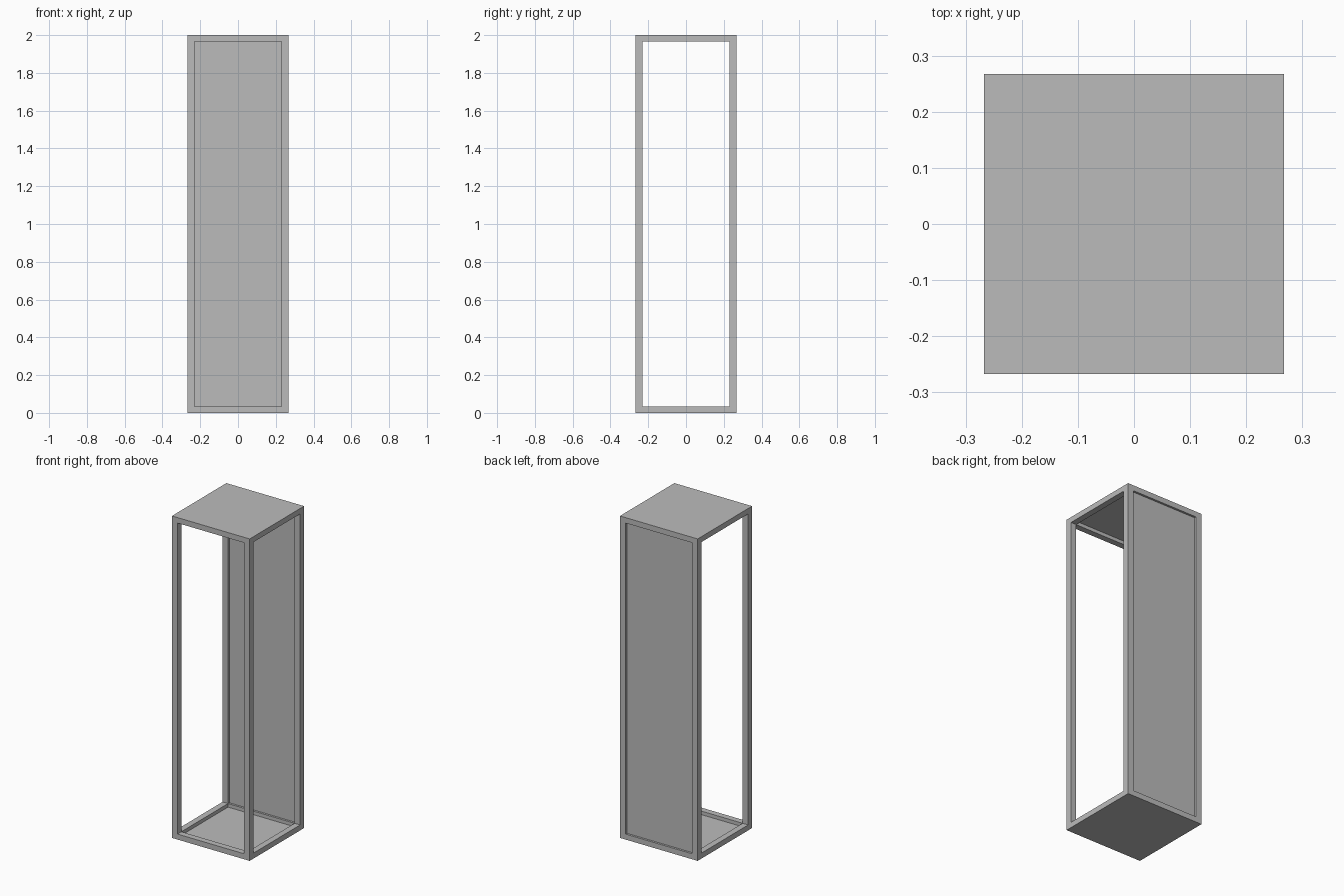
import bpy

if "Cube" in bpy.data.objects:
    bpy.data.objects.remove(bpy.data.objects["Cube"])

H = 0.267      # half width of the frame
T = 0.038      # post width
R = 0.034      # rail height
P = 0.012      # panel thickness
TOP = 2.0

grey = bpy.data.materials.new("plain grey")
grey.diffuse_color = (0.5, 0.5, 0.5, 1)
grey.use_nodes = True
grey.node_tree.nodes["Principled BSDF"].inputs["Base Color"].default_value = grey.diffuse_color


def box(name, lo, hi):
    bpy.ops.mesh.primitive_cube_add(size=1, location=[(a + b) / 2 for a, b in zip(lo, hi)])
    ob = bpy.context.object
    ob.name = name
    ob.scale = [b - a for a, b in zip(lo, hi)]
    bpy.ops.object.transform_apply(location=False, rotation=False, scale=True)
    ob.data.materials.append(grey)
    return ob


I = H - T      # inner half width

# Corner posts
for side, x in (("left", -H), ("right", I)):
    for end, y in (("front", -H), ("back", I)):
        box(f"{end}_{side}_post", (x, y, 0), (x + T, y + T, TOP))

# Rails around the bottom and the top
for level, z in (("bottom", 0), ("top", TOP - R)):
    for end, y in (("front", -H), ("back", I)):
        box(f"{level}_{end}_rail", (-I, y, z), (I, y + T, z + R))
    for side, x in (("left", -H), ("right", I)):
        box(f"{level}_{side}_rail", (x, -I, z), (x + T, I, z + R))

# Floor and roof plates, flush with the outside of the frame
box("floor_panel", (-I, -I, 0), (I, I, P))
box("roof_panel", (-I, -I, TOP - P), (I, I, TOP))

# Back panel set in the middle of the frame depth
mid = H - T / 2
box("back_panel", (-I, mid - P / 2, R), (I, mid + P / 2, TOP - R))
